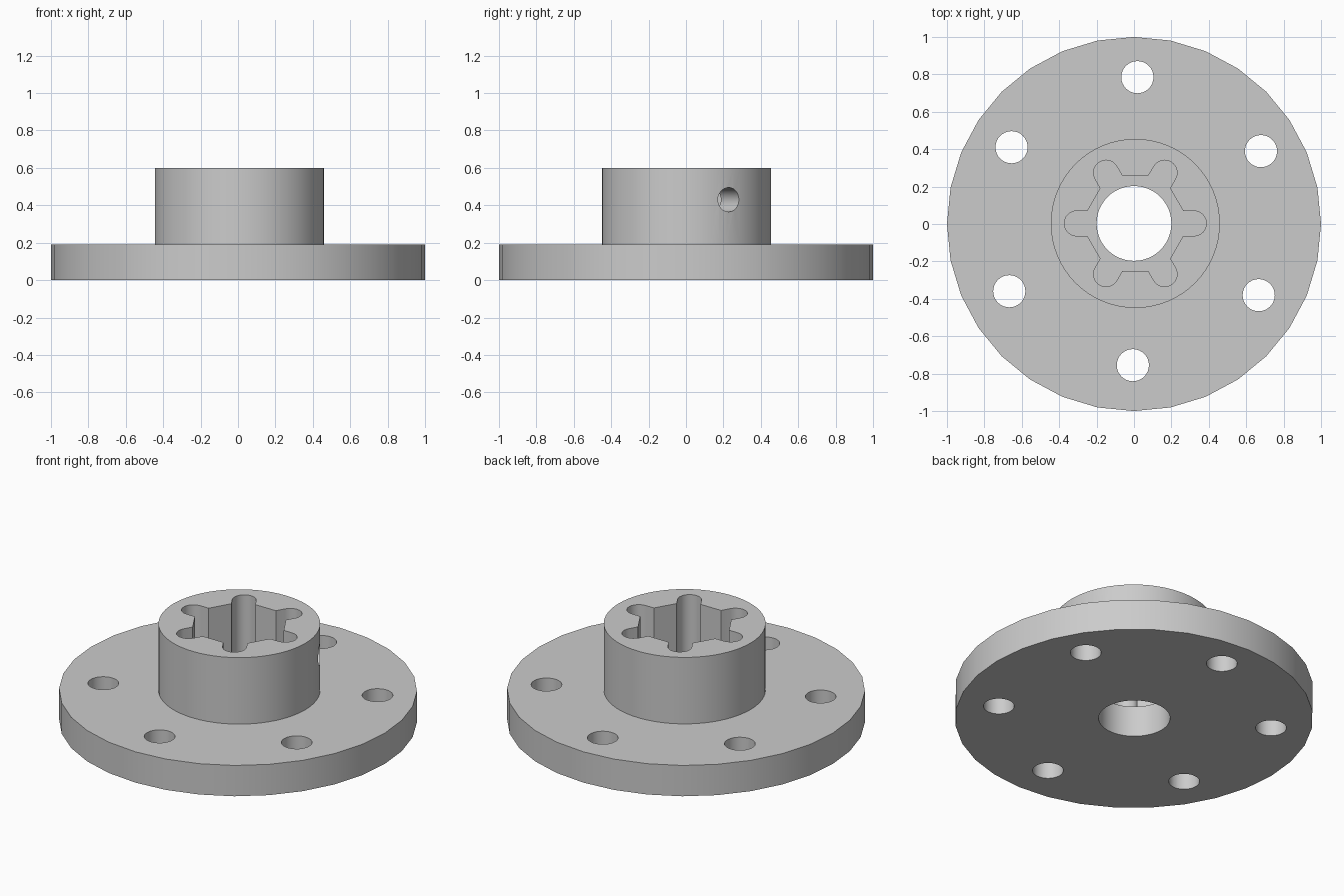
import bpy, bmesh
from math import sin, cos, radians, pi
from mathutils import Matrix, Vector

if "Cube" in bpy.data.objects:
    bpy.data.objects.remove(bpy.data.objects["Cube"], do_unlink=True)

FLANGE_TOP = 0.19
HUB_TOP = 0.60
HUB_CENTRE = Vector((0.007, 0.003, 0))

metal = bpy.data.materials.new("grey metal")
metal.use_nodes = True
grey = (0.6, 0.6, 0.6, 1)
metal.diffuse_color = grey
metal.node_tree.nodes["Principled BSDF"].inputs["Base Color"].default_value = grey


def circle(radius, sides):
    return [(radius * cos(2 * pi * i / sides), radius * sin(2 * pi * i / sides))
            for i in range(sides)]


def prism(name, outline, bottom, top, matrix=Matrix()):
    """Extrude a closed outline from bottom to top, then place it."""
    bm = bmesh.new()
    base = bm.faces.new([bm.verts.new((x, y, bottom)) for x, y in outline])
    ext = bmesh.ops.extrude_face_region(bm, geom=[base])
    raised = [v for v in ext["geom"] if isinstance(v, bmesh.types.BMVert)]
    bmesh.ops.translate(bm, verts=raised, vec=(0, 0, top - bottom))
    bmesh.ops.recalc_face_normals(bm, faces=bm.faces)
    bm.transform(matrix)
    mesh = bpy.data.meshes.new(name)
    bm.to_mesh(mesh)
    bm.free()
    mesh.materials.append(metal)
    obj = bpy.data.objects.new(name, mesh)
    bpy.context.collection.objects.link(obj)
    return obj


def cut(body, cutters):
    """Subtract each cutter, then shade the result with sharp edges kept."""
    bpy.ops.object.select_all(action="DESELECT")
    bpy.context.view_layer.objects.active = body
    body.select_set(True)
    for cutter in cutters:
        cutter.hide_render = True
        mod = body.modifiers.new("cut", "BOOLEAN")
        mod.operation = "DIFFERENCE"
        mod.solver = "EXACT"
        mod.object = cutter
        bpy.ops.object.modifier_apply(modifier=mod.name)
        bpy.data.objects.remove(cutter, do_unlink=True)
    bpy.ops.object.shade_smooth_by_angle(angle=radians(30))


def slotted_outline(core, half_width, reach, slots=6, steps=12):
    """Round-ended slots radiating from a core, joined by straight walls."""
    points = []
    for k in range(slots):
        turn = Matrix.Rotation(2 * pi * k / slots, 2)
        slot = [(core, -half_width)]
        for i in range(steps + 1):
            a = -pi / 2 + pi * i / steps
            slot.append((reach - half_width + half_width * cos(a), half_width * sin(a)))
        slot.append((core, half_width))
        points += [tuple(turn @ Vector(p)) for p in slot]
    return points


# Flange with centre bore and ring of bolt holes
flange = prism("flange", circle(1.0, 32), 0, FLANGE_TOP)
holes = [prism("bore_cutter", circle(0.2, 48), -0.1, 0.3,
               Matrix.Translation((0, 0.003, 0)))]
for k in range(6):
    a = radians(29.1 + 60 * k)
    place = Matrix.Translation((0.006 + 0.77 * cos(a), 0.015 + 0.77 * sin(a), 0))
    holes.append(prism("bolt_hole_cutter", circle(0.086, 32), -0.1, 0.3, place))
cut(flange, holes)

# Hub with slotted socket and one radial set screw hole
hub_place = Matrix.Translation(HUB_CENTRE)
hub = prism("hub", circle(0.452, 64), FLANGE_TOP, HUB_TOP, hub_place)
socket = prism("socket_cutter", slotted_outline(0.256, 0.067, 0.38), 0.1, 0.7, hub_place)
screw_place = (Matrix.Translation(HUB_CENTRE + Vector((0, 0, 0.43)))
               @ Matrix.Rotation(radians(30), 4, "Z") @ Matrix.Rotation(pi / 2, 4, "Y"))
screw_hole = prism("set_screw_cutter", circle(0.065, 32), 0.15, 0.6, screw_place)
cut(hub, [socket, screw_hole])
